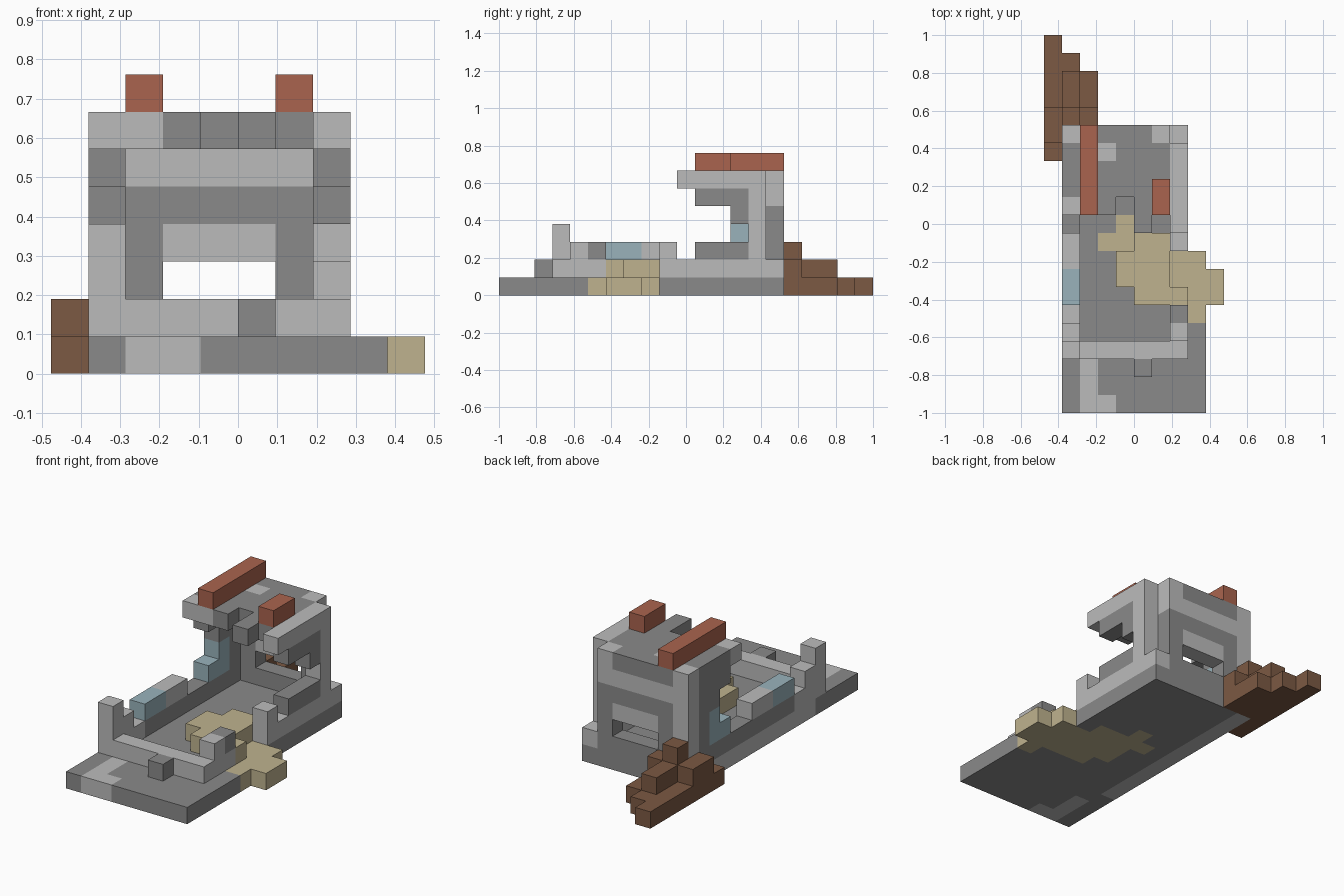
import bpy
import bmesh
import math
from mathutils import Vector

default_cube = bpy.data.objects.get("Cube")
if default_cube:
    bpy.data.objects.remove(default_cube, do_unlink=True)

UNIT = 2 / 21
ORIGIN = Vector((-5 * UNIT, -1, 0))

# Flat colours
COLOURS = {
    "light_stone": (0.50, 0.50, 0.50),
    "dark_stone": (0.255, 0.255, 0.255),
    "sand": (0.52, 0.45, 0.275),
    "wood": (0.20, 0.10, 0.056),
    "brick": (0.40, 0.127, 0.077),
    "glass": (0.32, 0.45, 0.50),
}
materials = {}
for name, rgb in COLOURS.items():
    mat = bpy.data.materials.new(name)
    mat.use_nodes = True
    mat.diffuse_color = (*rgb, 1)
    shader = mat.node_tree.nodes["Principled BSDF"]
    shader.inputs["Base Color"].default_value = (*rgb, 1)
    shader.inputs["Roughness"].default_value = 0.9
    materials[name] = mat

cells = {}  # grid cell -> (part, colour)


def span(value):
    """A single index or an inclusive (first, last) pair."""
    first, last = value if isinstance(value, tuple) else (value, value)
    return range(first, last + 1)


def block(part, colour, x, y, z):
    """Fill a box of cells; later blocks replace earlier ones."""
    for i in span(x):
        for j in span(y):
            for k in span(z):
                cells[i, j, k] = (part, colour)


# Ground slab with lighter patches
block("ground_slab", "dark_stone", x=(1, 8), y=(0, 4), z=0)
block("ground_slab", "dark_stone", x=(1, 7), y=(5, 15), z=0)
block("ground_slab", "light_stone", x=2, y=(0, 2), z=0)
block("ground_slab", "light_stone", x=3, y=0, z=0)
block("ground_slab", "light_stone", x=1, y=(4, 15), z=0)

# Sand spilling over the floor and out of the side
block("sand_pile", "sand", x=8, y=(5, 8), z=0)
block("sand_pile", "sand", x=9, y=(6, 7), z=0)
block("sand_pile", "sand", x=(5, 7), y=(6, 8), z=0)
block("sand_pile", "sand", x=4, y=(7, 10), z=0)
block("sand_pile", "sand", x=3, y=9, z=0)
block("sand_pile", "sand", x=(5, 6), y=9, z=0)
block("sand_pile", "sand", x=(5, 6), y=(6, 9), z=1)
block("sand_pile", "sand", x=4, y=(7, 8), z=1)
block("sand_pile", "sand", x=7, y=6, z=1)

# Low front wall, its corner post and a fallen stone
block("front_wall", "light_stone", x=(1, 7), y=3, z=1)
block("front_wall", "light_stone", x=1, y=3, z=(2, 3))
block("fallen_stone", "dark_stone", x=5, y=2, z=1)

# Right wall on the -x side, with broken windows
block("right_wall", "dark_stone", x=1, y=(4, 15), z=1)
block("right_wall", "light_stone", x=1, y=(4, 5), z=1)
block("right_wall", "light_stone", x=1, y=4, z=2)
block("right_wall", "light_stone", x=1, y=(8, 9), z=2)
block("right_wall", "dark_stone", x=1, y=14, z=(2, 5))
block("right_wall", "dark_stone", x=1, y=13, z=(4, 5))
block("right_wall", "dark_stone", x=1, y=12, z=5)
block("window_glass", "glass", x=1, y=(6, 7), z=2)
block("window_glass", "glass", x=1, y=(12, 13), z=2)
block("window_glass", "glass", x=1, y=13, z=3)

# Left wall on the +x side, with a tall open window
block("left_wall", "light_stone", x=7, y=(4, 5), z=1)
block("left_wall", "light_stone", x=7, y=4, z=2)
block("left_wall", "dark_stone", x=7, y=5, z=2)
block("left_wall", "light_stone", x=7, y=(9, 15), z=1)
block("left_wall", "light_stone", x=7, y=9, z=2)
block("left_wall", "dark_stone", x=7, y=(11, 13), z=2)
block("left_wall", "light_stone", x=7, y=14, z=(2, 5))
block("left_wall", "dark_stone", x=7, y=13, z=4)
block("left_wall", "dark_stone", x=7, y=(11, 13), z=5)

# Back wall with a window opening
block("back_wall", "dark_stone", x=(2, 6), y=15, z=(1, 4))
block("back_wall", "light_stone", x=(2, 6), y=15, z=5)
block("back_wall", "light_stone", x=(3, 5), y=15, z=3)
block("back_wall", "light_stone", x=1, y=15, z=(2, 5))
for i in span((3, 5)):
    cells.pop((i, 15, 2))

# Broken roof
block("roof", "dark_stone", x=(1, 6), y=(11, 15), z=6)
block("roof", "light_stone", x=(1, 2), y=11, z=6)
block("roof", "light_stone", x=7, y=(10, 14), z=6)
block("roof", "dark_stone", x=5, y=10, z=6)
block("roof", "light_stone", x=1, y=15, z=6)
block("roof", "light_stone", x=6, y=15, z=6)
block("roof", "light_stone", x=3, y=14, z=6)
cells.pop((4, 11, 6))

# Brick ridges on the roof
block("long_ridge", "brick", x=2, y=(11, 15), z=7)
block("short_ridge", "brick", x=6, y=(11, 12), z=7)

# Stepped wooden heap behind the house
block("wood_heap", "wood", x=0, y=(14, 20), z=0)
block("wood_heap", "wood", x=0, y=(15, 16), z=1)
block("wood_heap", "wood", x=1, y=(16, 19), z=0)
block("wood_heap", "wood", x=1, y=(16, 18), z=1)
block("wood_heap", "wood", x=1, y=16, z=2)
block("wood_heap", "wood", x=2, y=(16, 18), z=0)
block("wood_heap", "wood", x=2, y=16, z=1)


def exposed_faces(cell):
    """Corners of each cell side that has no neighbour."""
    for axis in range(3):
        for side in (0, 1):
            step = Vector((0, 0, 0))
            step[axis] = side * 2 - 1
            if tuple(int(c + s) for c, s in zip(cell, step)) in cells:
                continue
            u, v = (axis + 1) % 3, (axis + 2) % 3
            ring = []
            for du, dv in ((0, 0), (1, 0), (1, 1), (0, 1)):
                corner = list(cell)
                corner[axis] += side
                corner[u] += du
                corner[v] += dv
                ring.append(tuple(corner))
            yield ring if side else ring[::-1]


def build_part(part):
    """Make one mesh object from the exposed sides of its cells."""
    own = {c: colour for c, (p, colour) in cells.items() if p == part}
    names = sorted(set(own.values()))
    bm = bmesh.new()
    verts = {}
    for cell, colour in own.items():
        for ring in exposed_faces(cell):
            for corner in ring:
                if corner not in verts:
                    verts[corner] = bm.verts.new(ORIGIN + Vector(corner) * UNIT)
            face = bm.faces.new([verts[c] for c in ring])
            face.material_index = names.index(colour)
    bmesh.ops.dissolve_limit(bm, angle_limit=math.radians(1), verts=bm.verts[:],
                             edges=bm.edges[:], delimit={"MATERIAL"})
    mesh = bpy.data.meshes.new(part)
    for name in names:
        mesh.materials.append(materials[name])
    bm.to_mesh(mesh)
    bm.free()
    bpy.context.collection.objects.link(bpy.data.objects.new(part, mesh))


for part in sorted({p for p, colour in cells.values()}):
    build_part(part)
